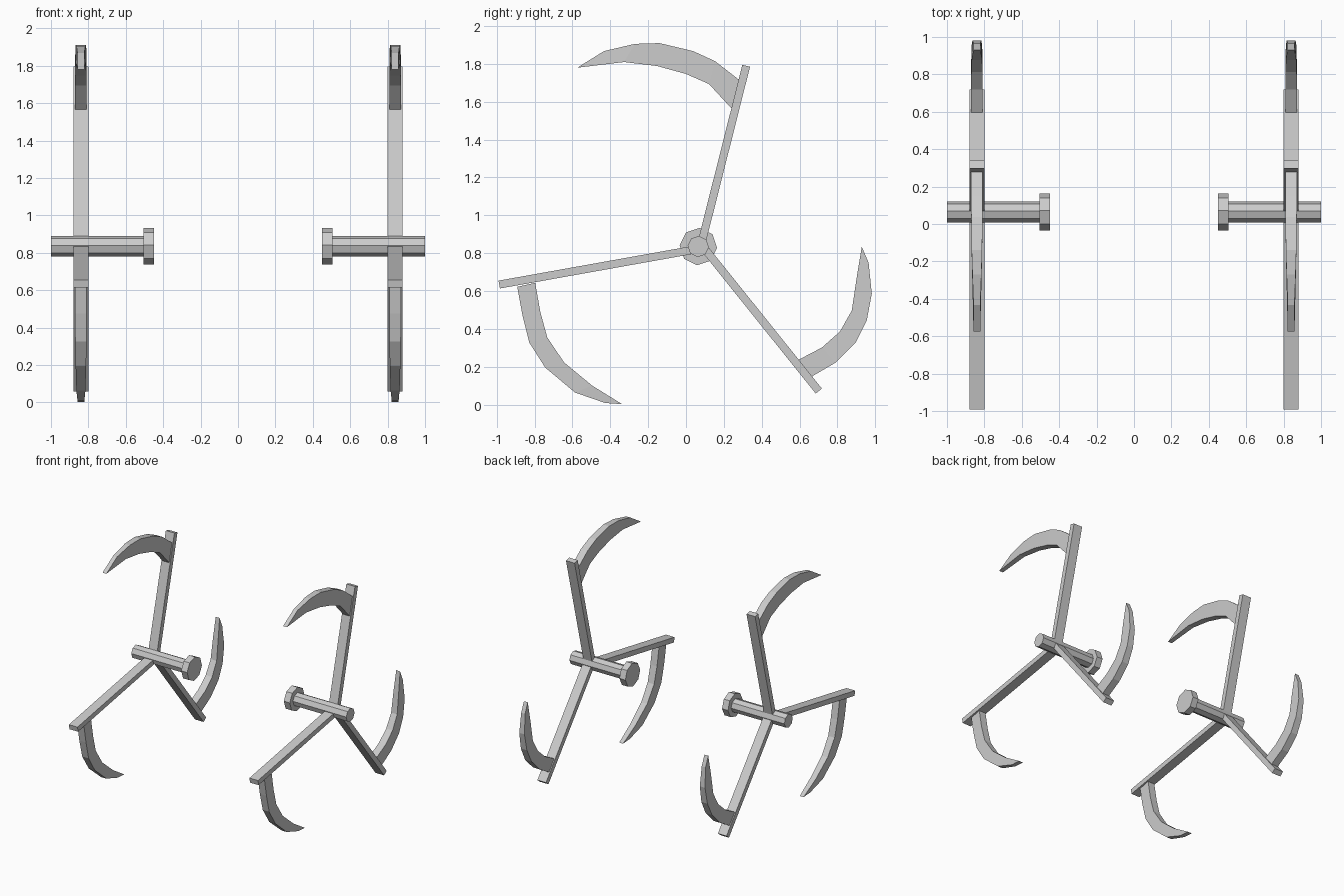
import bpy, bmesh
from math import atan2, hypot, pi, radians
from mathutils import Matrix

if "Cube" in bpy.data.objects:
    bpy.data.objects.remove(bpy.data.objects["Cube"])

HUB_Y, HUB_Z = 0.065, 0.835
ARM_X = 0.84


def finish(bm, name):
    bmesh.ops.recalc_face_normals(bm, faces=bm.faces)
    mesh = bpy.data.meshes.new(name)
    bm.to_mesh(mesh)
    bm.free()
    obj = bpy.data.objects.new(name, mesh)
    bpy.context.collection.objects.link(obj)
    return obj


def rod(name, side, x0, x1, radius):
    """Octagonal prism along x, centred on the hub."""
    bm = bmesh.new()
    m = (Matrix.Translation((side * (x0 + x1) / 2, HUB_Y, HUB_Z))
         @ Matrix.Rotation(radians(90), 4, 'Y') @ Matrix.Rotation(radians(-4), 4, 'Z'))
    bmesh.ops.create_cone(bm, cap_ends=True, segments=8, radius1=radius,
                          radius2=radius, depth=x1 - x0, matrix=m)
    return finish(bm, name)


def arm(name, side, start, end):
    """Flat bar between two (y, z) points."""
    dy, dz = end[0] - start[0], end[1] - start[1]
    m = (Matrix.Translation((side * ARM_X, (start[0] + end[0]) / 2, (start[1] + end[1]) / 2))
         @ Matrix.Rotation(atan2(dz, dy), 4, 'X')
         @ Matrix.Diagonal((0.08, hypot(dy, dz), 0.042, 1)))
    bm = bmesh.new()
    bmesh.ops.create_cube(bm, size=1, matrix=m)
    return finish(bm, name)


def blade(name, side, outer, inner):
    """Curved claw lofted through rectangular stations, thinning to the tip."""
    bm = bmesh.new()
    halves = (0.031, 0.031, 0.030, 0.028, 0.024, 0.018)
    rings = []
    for (oy, oz), (iy, iz), h in zip(outer, inner, halves):
        x = side * ARM_X
        pts = [(x - h, oy, oz), (x + h, oy, oz), (x + h, iy, iz), (x - h, iy, iz)]
        rings.append([bm.verts.new(p) for p in pts])
    for a, b in zip(rings, rings[1:]):
        for i in range(4):
            j = (i + 1) % 4
            bm.faces.new((a[i], a[j], b[j], b[i]))
    bm.faces.new(rings[0])
    bm.faces.new(rings[-1])
    return finish(bm, name)


# Arm start and end, then blade outer and inner edges, all as (y, z)
SPOKES = {
    "upper": ((0.085, 0.865), (0.318, 1.79),
              [(.296, 1.704), (.153, 1.815), (.037, 1.868), (-.14, 1.91), (-.27, 1.906), (-.433, 1.868)],
              [(.243, 1.562), (.121, 1.694), (0, 1.747), (-.153, 1.789), (-.327, 1.81), (-.575, 1.78)]),
    "front": ((0.025, 0.815), (-0.987, 0.634),
              [(-.892, .622), (-.865, .475), (-.828, .327), (-.744, .195), (-.586, .063), (-.427, .008)],
              [(-.797, .643), (-.77, .49), (-.733, .354), (-.644, .222), (-.496, .10), (-.338, .002)]),
    "rear": ((0.105, 0.815), (0.702, 0.071),
             [(.665, .148), (.792, .222), (.897, .327), (.955, .443), (.982, .586), (.965, .75)],
             [(.596, .237), (.718, .301), (.813, .385), (.876, .496), (.902, .67), (.929, .834)]),
}

for side, label in ((-1, "left"), (1, "right")):
    # Axle and its end cap
    rod(f"{label}_axle", side, 0.46, 1.0, 0.056)
    rod(f"{label}_axle_cap", side, 0.45, 0.505, 0.099)
    # Three arms, each with a curved blade
    for pos, (start, end, outer, inner) in SPOKES.items():
        arm(f"{label}_{pos}_arm", side, start, end)
        blade(f"{label}_{pos}_blade", side, outer, inner)
